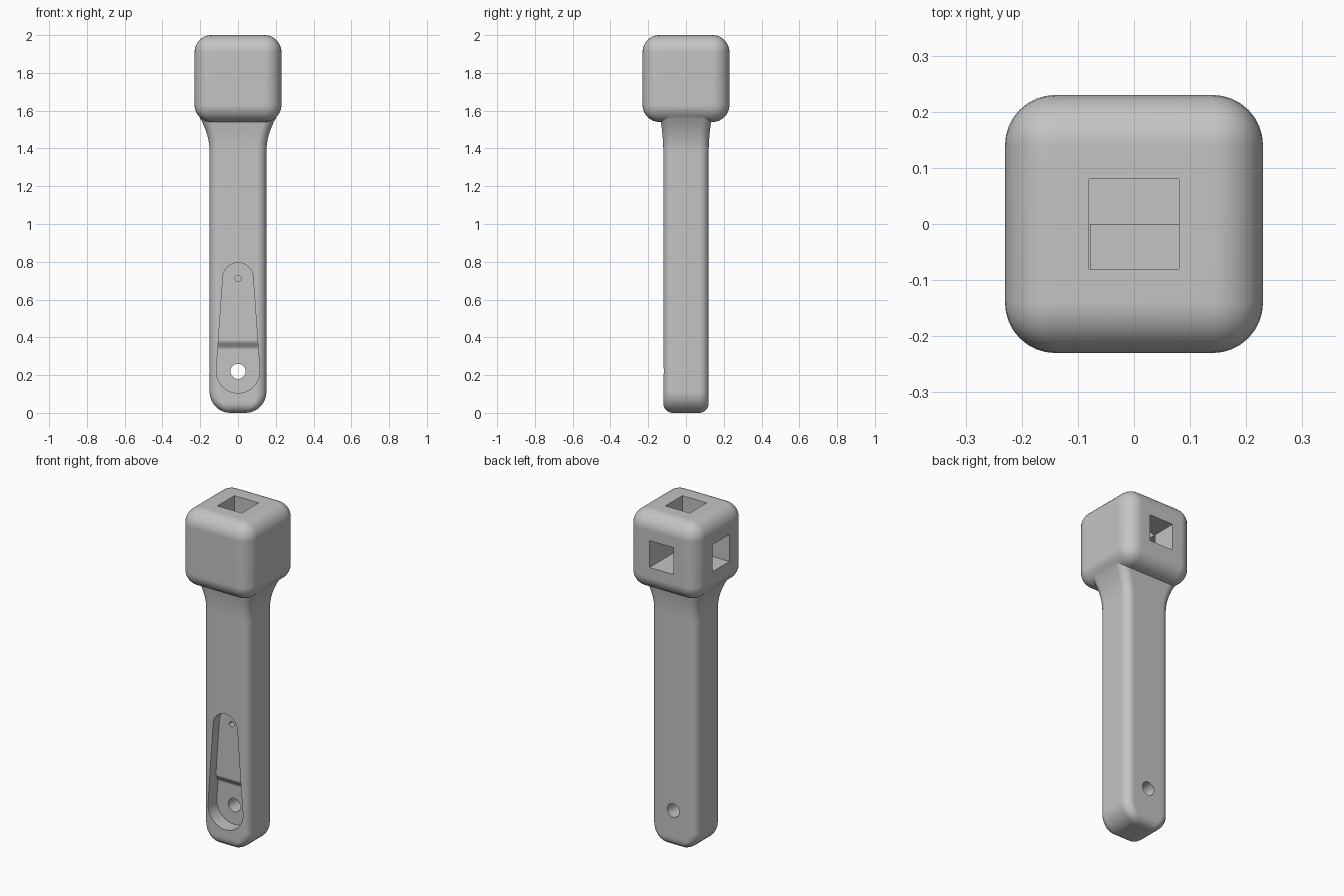
import bpy, bmesh
from math import sin, cos, pi, sqrt, asin, radians

default = bpy.data.objects.get("Cube")
if default:
    bpy.data.objects.remove(default, do_unlink=True)

grey = bpy.data.materials.new("plain grey")
grey.use_nodes = True
colour = (0.55, 0.55, 0.55, 1)
grey.diffuse_color = colour
grey.node_tree.nodes["Principled BSDF"].inputs["Base Color"].default_value = colour


def finish(bm, name):
    bmesh.ops.recalc_face_normals(bm, faces=bm.faces)
    mesh = bpy.data.meshes.new(name)
    bm.to_mesh(mesh)
    bm.free()
    mesh.materials.append(grey)
    obj = bpy.data.objects.new(name, mesh)
    bpy.context.collection.objects.link(obj)
    return obj


def loft(name, rings):
    """Skin a stack of matching closed rings and cap both ends."""
    bm = bmesh.new()
    loops = [[bm.verts.new(p) for p in ring] for ring in rings]
    n = len(loops[0])
    for a, b in zip(loops, loops[1:]):
        for i in range(n):
            j = (i + 1) % n
            bm.faces.new((a[i], a[j], b[j], b[i]))
    bm.faces.new(loops[0][::-1])
    bm.faces.new(loops[-1])
    return finish(bm, name)


def box(name, low, high):
    corners = [(low[0], low[1]), (high[0], low[1]), (high[0], high[1]), (low[0], high[1])]
    return loft(name, [[(x, y, z) for x, y in corners] for z in (low[2], high[2])])


def rod(name, z, radius, y0, y1):
    angles = [2 * pi * i / 32 for i in range(32)]
    return loft(name, [[(radius * cos(a), y, z + radius * sin(a)) for a in angles] for y in (y0, y1)])


def apply(obj, modifier):
    bpy.context.view_layer.objects.active = obj
    bpy.ops.object.modifier_apply(modifier=modifier.name)


def boolean(obj, other, operation):
    mod = obj.modifiers.new("boolean", 'BOOLEAN')
    mod.operation = operation
    mod.solver = 'EXACT'
    mod.object = other
    apply(obj, mod)
    bpy.data.objects.remove(other, do_unlink=True)


def rounded_section(hx, hy, r, z):
    ring = []
    for quarter, (sx, sy) in enumerate(((1, 1), (-1, 1), (-1, -1), (1, -1))):
        for k in range(7):
            a = (quarter + k / 6) * pi / 2
            ring.append((sx * (hx - r) + r * cos(a), sy * (hy - r) + r * sin(a), z))
    return ring


def arc(z, r):
    """Amount a rounded end of radius r pulls in at height z."""
    return r - sqrt(max(0, r * r - max(0, r - z) ** 2))


# Handle: rounded bottom, straight shaft, flared neck
EDGE, FOOT, NECK = 0.05, 0.11, 1.38
heights = [EDGE * (1 - cos(pi / 2 * k / 6)) for k in range(7)]
heights += [EDGE + (FOOT - EDGE) * k / 5 for k in range(1, 6)]
heights += [NECK + 0.22 * k / 10 for k in range(11)]
rings = []
for z in heights:
    t = max(0, z - NECK) / 0.22
    hx = 0.15 - arc(z, FOOT) + 0.075 * t ** 2
    hy = 0.12 - arc(z, EDGE) + 0.025 * t ** 2
    r = max(0.004, EDGE - arc(z, EDGE))
    rings.append(rounded_section(hx, hy, min(r, hx * 0.95), z))
handle = loft("handle", rings)

# Head: rounded cube
body = box("socket_wrench_body", (-0.23, -0.23, 1.54), (0.23, 0.23, 2))
bevel = body.modifiers.new("bevel", 'BEVEL')
bevel.width = 0.09
bevel.segments = 8
apply(body, bevel)
boolean(body, handle, 'UNION')

# Square sockets in the top, back and one side
S, MID = 0.08, 1.77
boolean(body, box("top_socket", (-S, -S, MID), (S, S, 2.1)), 'DIFFERENCE')
boolean(body, box("back_socket", (-S, 0, MID - S), (S, 0.3, MID + S)), 'DIFFERENCE')
boolean(body, box("side_socket", (-0.3, -S, MID - S), (-0.078, S, MID + S)), 'DIFFERENCE')

# Teardrop pocket with a smooth step in its floor
LOW, HIGH, R_LOW, R_HIGH = 0.22, 0.715, 0.115, 0.08
tilt = asin((R_LOW - R_HIGH) / (HIGH - LOW))
outline = []
for centre, r, start, sweep in ((HIGH, R_HIGH, tilt, pi - 2 * tilt),
                                (LOW, R_LOW, pi - tilt, pi + 2 * tilt)):
    for k in range(25):
        a = start + sweep * k / 24
        outline.append((r * cos(a), centre + r * sin(a)))
pocket = loft("pocket", [[(x, y, z) for x, z in outline] for y in (-0.2, 0)])

floor = [(-0.3, 0.0), (-0.035, 0.0)]
for k in range(9):
    floor.append((-0.035 - 0.0125 * (1 - cos(pi * k / 8)), 0.335 + 0.05 * k / 8))
floor += [(-0.06, 1.0), (-0.3, 1.0)]
step = loft("floor_step", [[(x, y, z) for y, z in floor] for x in (-0.3, 0.3)])
boolean(pocket, step, 'INTERSECT')
boolean(body, pocket, 'DIFFERENCE')

# Hanging hole and small blind hole
boolean(body, rod("hanging_hole", LOW, 0.04, -0.3, 0.3), 'DIFFERENCE')
boolean(body, rod("blind_hole", 0.712, 0.016, -0.1, -0.02), 'DIFFERENCE')

# Smooth fillets with crisp cut edges
bpy.ops.object.select_all(action='DESELECT')
body.select_set(True)
bpy.context.view_layer.objects.active = body
bpy.ops.object.shade_smooth_by_angle(angle=radians(30))
weighted = body.modifiers.new("weighted normals", 'WEIGHTED_NORMAL')
weighted.keep_sharp = True
